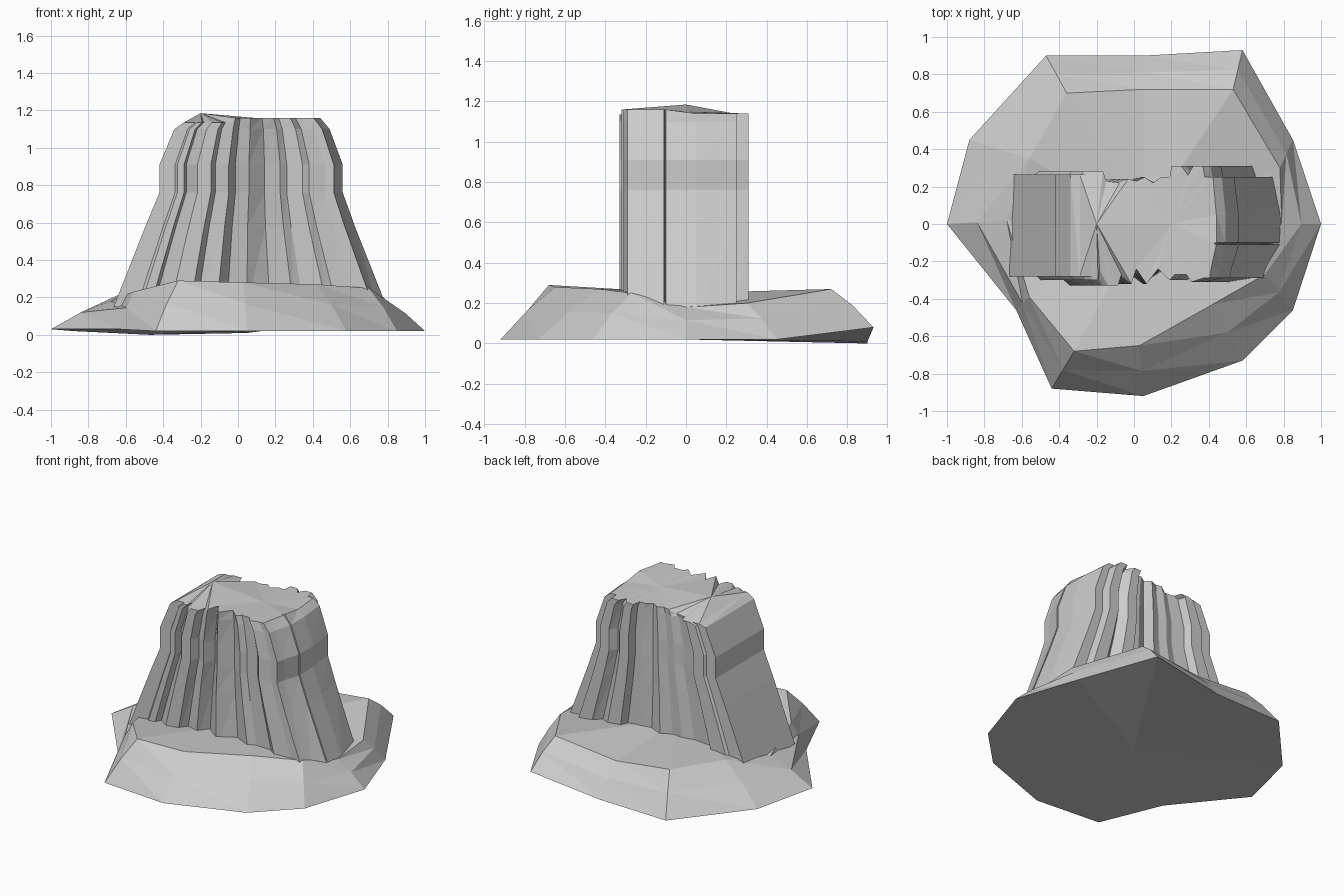
import bpy, bmesh
from mathutils import Vector

if "Cube" in bpy.data.objects:
    bpy.data.objects.remove(bpy.data.objects["Cube"])


def finish(bm, name):
    bmesh.ops.recalc_face_normals(bm, faces=bm.faces)
    me = bpy.data.meshes.new(name)
    bm.to_mesh(me)
    bm.free()
    ob = bpy.data.objects.new(name, me)
    bpy.context.collection.objects.link(ob)
    return ob


def bridge(bm, a, b):
    for i in range(len(a)):
        j = (i + 1) % len(a)
        bm.faces.new((a[i], a[j], b[j]))
        bm.faces.new((a[i], b[j], b[i]))


def fan(bm, ring, centre):
    c = bm.verts.new(centre)
    for i in range(len(ring)):
        bm.faces.new((ring[i], ring[(i + 1) % len(ring)], c))


# Rubble mound: ground outline and raised rim
outline = [(-1, 0, .03), (-.88, .45, .02), (-.47, .9, 0), (.05, .9, .01),
           (.58, .93, .08), (.85, .45, .02), (1, 0, .02), (.85, -.46, .02),
           (.58, -.73, .02), (.05, -.92, .02), (-.44, -.88, .02), (-.63, -.46, .03)]
rim = [(-.68, .02, .18), (-.56, .35, .25), (-.36, .7, .26), (.05, .72, .22),
       (.53, .72, .27), (.78, .3, .2), (.79, 0, .18), (.7, -.27, .25),
       (.42, -.43, .27), (.03, -.65, .28), (-.32, -.68, .29), (-.56, -.39, .23)]
bm = bmesh.new()
low = [bm.verts.new(p) for p in outline]
mid = [bm.verts.new((Vector(p) + Vector(q)) / 2 + Vector((0, 0, .015)))
       for p, q in zip(outline, rim)]
high = [bm.verts.new(p) for p in rim]
bridge(bm, low, mid)
bridge(bm, mid, high)
fan(bm, high, (.05, 0, .25))
fan(bm, low, (0, 0, .02))
finish(bm, "rubble_mound")

# Fluted tower: one cross-section (x, y) stretched to each level
section = [(-.34, -.28), (-.27, -.28), (-.26, -.3), (-.23, -.3), (-.22, -.25),
           (-.17, -.33), (-.11, -.33), (-.09, -.27), (-.03, -.32), (0, -.24),
           (.06, -.32), (.13, -.24), (.2, -.3), (.23, -.27), (.3, -.27),
           (.33, -.31), (.4, -.29), (.44, -.29), (.45, -.23), (.48, -.11),
           (.455, -.105), (.48, -.1), (.48, .05), (.46, .25), (.41, .25),
           (.4, .31), (.34, .31), (.31, .26), (.27, .31), (.21, .31),
           (.2, .25), (.15, .25), (.1, .22), (.05, .25), (0, .23),
           (-.05, .24), (-.1, .22), (-.18, .23), (-.2, .28), (-.27, .28),
           (-.28, .265), (-.34, .265)]
levels = [(.15, -.665, .795), (.58, -.495, .625), (.76, -.42, .56),
          (.91, -.42, .56), (1.1, -.34, .49)]
bm = bmesh.new()
rings = []
for z, left, right in levels:
    rings.append([bm.verts.new((left + (x + .34) / .82 * (right - left), y, z))
                  for x, y in section])
# Slightly tilted crown edge
crown = []
for x, y in section:
    u = (x + .34) / .82
    z = 1.12 + (.04 if u > .35 else .015) - .02 * (y > 0)
    crown.append(bm.verts.new((-.29 + u * .73, y, z)))
rings.append(crown)
for a, b in zip(rings, rings[1:]):
    bridge(bm, a, b)
bm.faces.new(rings[0])
# Summit with two high points
peaks = [bm.verts.new((-.2, 0, 1.185)), bm.verts.new((.2, 0, 1.15))]
for i, v in enumerate(crown):
    w = crown[(i + 1) % len(crown)]
    p, q = peaks[v.co.x > 0], peaks[w.co.x > 0]
    bm.faces.new((v, w, p))
    if p is not q:
        bm.faces.new((w, q, p))
finish(bm, "fluted_rock_tower")
